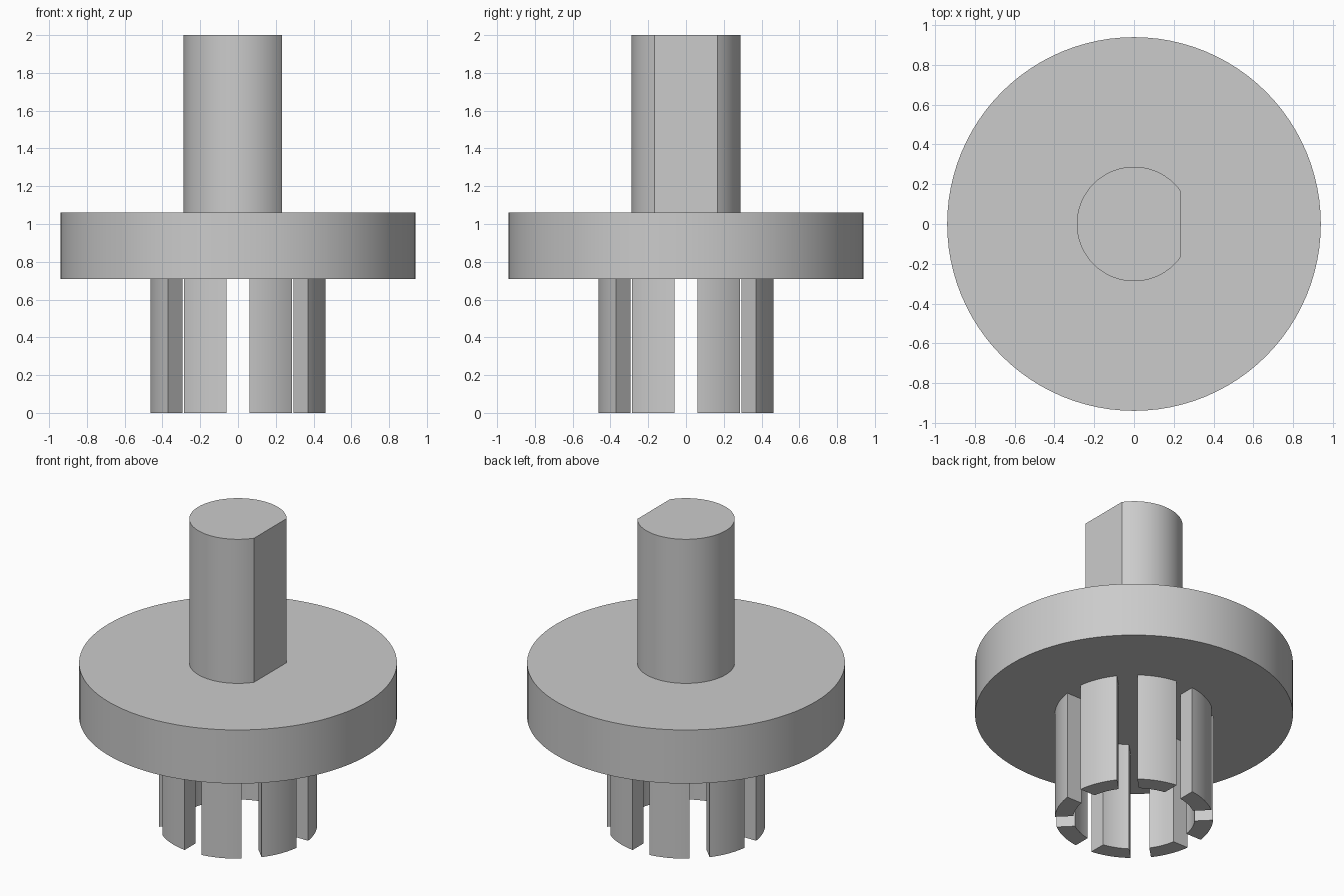
import bpy
import bmesh
from math import asin, cos, sin, sqrt, pi, radians

default = bpy.data.objects.get("Cube")
if default:
    bpy.data.objects.remove(default, do_unlink=True)

GREY = (0.6, 0.6, 0.6, 1.0)
plastic = bpy.data.materials.new("light grey")
plastic.use_nodes = True
plastic.diffuse_color = GREY
plastic.node_tree.nodes["Principled BSDF"].inputs["Base Color"].default_value = GREY


def arc(radius, start, end, steps):
    """Points along an arc, both ends included."""
    angles = [start + (end - start) * i / steps for i in range(steps + 1)]
    return [(radius * cos(a), radius * sin(a)) for a in angles]


def extrude_profile(name, outline, bottom, top):
    """Closed prism from a counter-clockwise outline."""
    bm = bmesh.new()
    base = bm.faces.new([bm.verts.new((x, y, bottom)) for x, y in outline])
    grown = bmesh.ops.extrude_face_region(bm, geom=[base], use_keep_orig=True)
    verts = [g for g in grown["geom"] if isinstance(g, bmesh.types.BMVert)]
    bmesh.ops.translate(bm, verts=verts, vec=(0, 0, top - bottom))
    bmesh.ops.recalc_face_normals(bm, faces=bm.faces)
    mesh = bpy.data.meshes.new(name)
    bm.to_mesh(mesh)
    bm.free()
    mesh.materials.append(plastic)
    obj = bpy.data.objects.new(name, mesh)
    bpy.context.collection.objects.link(obj)
    bpy.ops.object.select_all(action="DESELECT")
    obj.select_set(True)
    bpy.context.view_layer.objects.active = obj
    bpy.ops.object.shade_smooth_by_angle(angle=radians(30))
    return obj


# Round flange
FLANGE_BOTTOM, FLANGE_TOP = 0.71, 1.06
extrude_profile("flange", arc(0.94, 0, 2 * pi, 96)[:-1], FLANGE_BOTTOM, FLANGE_TOP)

# D-shaped shaft: the outline closes with a flat on the +x side
SHAFT_RADIUS, FLAT_X = 0.288, 0.234
flat = asin(sqrt(SHAFT_RADIUS ** 2 - FLAT_X ** 2) / SHAFT_RADIUS)
extrude_profile("shaft", arc(SHAFT_RADIUS, flat, 2 * pi - flat, 64), FLANGE_TOP, 2.0)

# Ring of prongs separated by parallel-sided slots
OUTER, INNER, HALF_SLOT, COUNT = 0.468, 0.36, 0.06, 8
pitch = 2 * pi / COUNT
outer_gap, inner_gap = asin(HALF_SLOT / OUTER), asin(HALF_SLOT / INNER)
for i in range(COUNT):
    start, end = i * pitch, (i + 1) * pitch
    outline = arc(OUTER, start + outer_gap, end - outer_gap, 10)
    outline += arc(INNER, end - inner_gap, start + inner_gap, 10)
    extrude_profile(f"prong_{i + 1}", outline, 0.0, FLANGE_BOTTOM)
